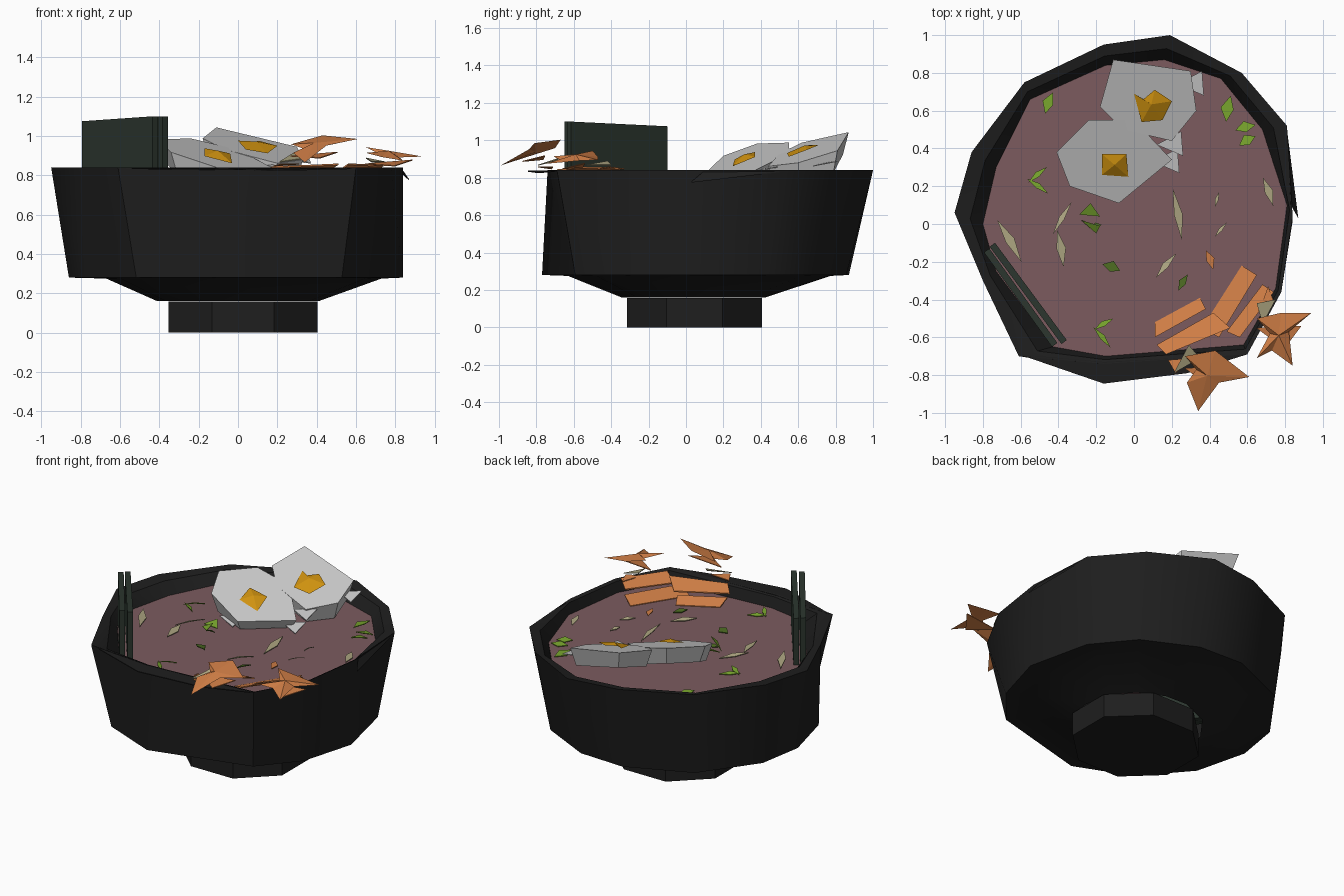
import bpy, bmesh, math
from mathutils import Vector


def mat(name, r, g, b):
    m = bpy.data.materials.new(name)
    m.diffuse_color = (r, g, b, 1)
    return m


BLACK = mat("black_glaze", 0.013, 0.013, 0.013)
SOUP = mat("broth", 0.20, 0.105, 0.113)
WHITE = mat("egg_white", 0.60, 0.60, 0.60)
YOLK = mat("yolk", 0.62, 0.285, 0.005)
ORANGE = mat("shrimp_orange", 0.62, 0.205, 0.06)
NORI = mat("seaweed_green", 0.024, 0.036, 0.027)
LEAF = mat("leaf_green", 0.18, 0.36, 0.025)
DARK = mat("herb_green", 0.07, 0.14, 0.015)
TAN = mat("noodle_tan", 0.42, 0.38, 0.22)


def build(name, verts, faces, m):
    me = bpy.data.meshes.new(name)
    me.from_pydata([tuple(v) for v in verts], [], faces)
    bm = bmesh.new()
    bm.from_mesh(me)
    bmesh.ops.recalc_face_normals(bm, faces=bm.faces)
    bm.to_mesh(me)
    bm.free()
    me.materials.append(m)
    ob = bpy.data.objects.new(name, me)
    bpy.context.collection.objects.link(ob)
    return ob


def loft(name, rings, m, bottom=True, top=True):
    """Skin a stack of rings, with optional end caps."""
    n = len(rings[0])
    verts = [v for r in rings for v in r]
    faces = [(k * n + i, k * n + (i + 1) % n, (k + 1) * n + (i + 1) % n, (k + 1) * n + i)
             for k in range(len(rings) - 1) for i in range(n)]
    if bottom:
        faces.append(tuple(range(n))[::-1])
    if top:
        faces.append(tuple(range(len(verts) - n, len(verts))))
    return build(name, verts, faces, m)


def plate(name, pts, m, t=0.006):
    """Thin slab under an outline of 3D points."""
    down = [Vector(p) - Vector((0, 0, t)) for p in pts]
    return loft(name, [down, [Vector(p) for p in pts]], m)


# Bowl: uneven rim, open shell tapering to a narrow base
RIM = [(-0.95, 0.06), (-0.86, 0.38), (-0.58, 0.75), (-0.16, 0.95), (0.19, 1.0),
       (0.57, 0.80), (0.81, 0.52), (0.84, 0.04), (0.78, -0.36), (0.60, -0.69),
       (-0.16, -0.74), (-0.61, -0.70), (-0.80, -0.30)]
POOL = [(-0.80, 0.00), (-0.73, 0.30), (-0.55, 0.66), (-0.15, 0.84), (0.16, 0.87),
        (0.46, 0.77), (0.68, 0.50), (0.81, 0.10), (0.75, -0.34), (0.58, -0.64),
        (-0.15, -0.70), (-0.43, -0.65), (-0.73, -0.25)]
CX, CY = -0.03, 0.08


def between(f, z):
    return [(a + (c - a) * f, b + (d - b) * f, z) for (a, b), (c, d) in zip(RIM, POOL)]


def oval(cx, cy, rx, ry, z):
    angs = [math.atan2(y - CY, x - CX) for x, y in RIM]
    return [(cx + rx * math.cos(a), cy + ry * math.sin(a), z) for a in angs]


bowl = loft("bowl", [oval(0, 0.04, 0.41, 0.39, 0.16), oval(0.03, 0.07, 0.70, 0.71, 0.275),
                     oval(-0.01, 0.05, 0.85, 0.83, 0.28),
                     between(0, 0.84), between(0.55, 0.83), between(1, 0.755)],
            BLACK, bottom=False, top=False)
bowl.select_set(True)
bpy.context.view_layer.objects.active = bowl
bpy.ops.object.shade_smooth_by_angle(angle=math.radians(35))

# Lip slivers spreading outwards from the rim
plate("front_lip", [(-0.61, -0.69, 0.838), (-0.16, -0.845, 0.838), (0.28, -0.79, 0.83),
                    (0.60, -0.69, 0.838), (-0.16, -0.73, 0.838)], BLACK)
plate("right_lip", [(0.81, 0.50, 0.835), (0.83, 0.10, 0.838), (0.87, 0.03, 0.78)], BLACK)

# Foot under the bowl
loft("foot", [[(0.025 + 0.41 * math.cos(a), 0.045 + 0.39 * math.sin(a), z)
               for a in [math.tau * (i + 0.5) / 8 for i in range(8)]]
              for z in (0.0, 0.158)], BLACK, top=False)

# Soup surface
build("soup", between(1, 0.76), [tuple(range(len(POOL)))], SOUP)


# Tilted egg halves with domed yolks
def egg(name, outline, yolk, cx, cy, z, sx, sy):
    def top(x, y):
        return z + sx * (x - cx) + sy * (y - cy)
    low = [(cx + (x - cx) * 0.86, cy + (y - cy) * 0.86, max(0.765, top(x, y) - 0.12))
           for x, y in outline]
    loft(name + "_white", [low, [(x, y, top(x, y)) for x, y in outline]], WHITE, bottom=False)
    n = len(yolk)
    mx, my = sum(p[0] for p in yolk) / n, sum(p[1] for p in yolk) / n
    build(name + "_yolk", [(x, y, top(x, y) + up) for x, y, up in yolk] + [(mx, my, top(mx, my) + 0.035)],
          [(k, (k + 1) % n, n) for k in range(n)], YOLK)


egg("front_egg", [(-0.24, 0.55), (0.0, 0.55), (0.20, 0.34), (-0.08, 0.11), (-0.34, 0.20), (-0.41, 0.38)],
    [(-0.17, 0.37, 0.015), (-0.04, 0.37, 0.02), (-0.03, 0.25, 0.005), (-0.17, 0.26, 0.005)],
    -0.10, 0.35, 0.90, -0.24, 0.27)
egg("back_egg", [(-0.11, 0.87), (0.30, 0.81), (0.33, 0.60), (0.20, 0.44), (-0.06, 0.50), (-0.18, 0.62)],
    [(0.00, 0.69, 0.005), (0.05, 0.66, 0.015), (0.11, 0.71, 0.02), (0.20, 0.65, 0.03),
     (0.15, 0.55, 0.01), (0.04, 0.54, 0.01)],
    0.10, 0.65, 0.94, -0.20, 0.28)

# White shavings beside the eggs
for i, (x, y, z) in enumerate([(0.20, 0.42, 0.85), (-0.19, 0.19, 0.79), (0.31, 0.74, 0.88), (0.18, 0.33, 0.79)]):
    plate("egg_shaving_%d" % i, [(x - 0.08, y, z), (x + 0.06, y - 0.06, z - 0.015),
                                 (x + 0.05, y + 0.07, z + 0.01)], WHITE, 0.005)

# Two overlapping seaweed sheets leaning on the left wall
for name, a, b, w, h in [("outer_seaweed", (-0.78, -0.14), (-0.42, -0.64), 0.035, 1.085),
                         ("inner_seaweed", (-0.75, -0.11), (-0.37, -0.625), 0.035, 1.085)]:
    d = Vector((b[0] - a[0], b[1] - a[1])).normalized()
    nx, ny = -d.y * w / 2, d.x * w / 2
    foot = [(a[0] + nx, a[1] + ny), (b[0] + nx, b[1] + ny),
            (b[0] - nx, b[1] - ny), (a[0] - nx, a[1] - ny)]
    loft(name, [[(x, y, 0.56) for x, y in foot],
                [(x, y, h + (0.015 if i in (1, 2) else -0.01)) for i, (x, y) in enumerate(foot)]], NORI)

# Shrimp bodies: rising orange bands
BANDS = [[(0.11, -0.52, 0.765), (0.35, -0.39, 0.765), (0.38, -0.45, 0.80), (0.11, -0.60, 0.80)],
         [(0.12, -0.64, 0.81), (0.42, -0.47, 0.81), (0.51, -0.55, 0.86), (0.17, -0.69, 0.845)],
         [(0.36, -0.55, 0.765), (0.57, -0.22, 0.765), (0.65, -0.27, 0.80), (0.45, -0.60, 0.80)],
         [(0.49, -0.57, 0.81), (0.68, -0.32, 0.81), (0.74, -0.36, 0.855), (0.56, -0.60, 0.86)]]
for i, b in enumerate(BANDS):
    plate("shrimp_band_%d" % i, b, ORANGE, 0.008)

# Shrimp tails: pointed fans sloping out over the rim, each with a lower fin
TAILS = [([(0.27, -0.70), (0.33, -0.77), (0.28, -0.84), (0.34, -0.99),
           (0.45, -0.84), (0.61, -0.81), (0.43, -0.67)], 0.95, 0.22, 0.33),
         ([(0.65, -0.50), (0.72, -0.58), (0.65, -0.71), (0.73, -0.67),
           (0.84, -0.75), (0.82, -0.57), (0.94, -0.47), (0.78, -0.47)], 0.91, -0.18, 0.14)]
for i, (outline, z, sx, sy) in enumerate(TAILS):
    n = len(outline)
    cx, cy = sum(p[0] for p in outline) / n, sum(p[1] for p in outline) / n
    t = [(x, y, z + sx * (x - cx) + sy * (y - cy) - 0.012 * (k % 2))
         for k, (x, y) in enumerate(outline)]
    build("shrimp_tail_%d" % i, [(cx, cy, z + 0.015)] + t + [(cx, cy, z - 0.012)],
          [(0, k + 1, (k + 1) % n + 1) for k in range(n)]
          + [(n + 1, (k + 1) % n + 1, k + 1) for k in range(n)], ORANGE)
    plate("tail_fin_%d" % i, [(cx - 0.12, cy + 0.04, z - 0.05), (cx + 0.03, cy - 0.07, z - 0.06),
                              (cx + 0.12, cy + 0.05, z - 0.03)], ORANGE, 0.005)
plate("tail_scrap_left", [(0.21, -0.79, 0.87), (0.29, -0.64, 0.92), (0.35, -0.71, 0.89)], TAN, 0.005)
plate("tail_scrap_right", [(0.65, -0.42, 0.89), (0.75, -0.40, 0.87), (0.68, -0.53, 0.87)], TAN, 0.005)
plate("small_scrap_left", [(0.18, -0.72, 0.85), (0.31, -0.71, 0.86), (0.22, -0.79, 0.86)], ORANGE, 0.005)
plate("small_scrap_right", [(0.71, -0.33, 0.85), (0.74, -0.41, 0.86), (0.66, -0.47, 0.85)], ORANGE, 0.005)


# Floating garnish: bent slivers given as x, y, heading in degrees, length, width
def sliver(name, x, y, deg, length, w, m, bend=0.4):
    a = math.radians(deg)
    u, v = Vector((math.cos(a), math.sin(a), 0)), Vector((-math.sin(a), math.cos(a), 0))
    c = Vector((x, y, 0.78))
    h = length / 2
    pts = [c - u * h, c - v * (w * bend) + Vector((0, 0, 0.01)), c + u * h, c + v * w * (1 - bend)]
    plate(name, pts, m, 0.005)


GARNISH = {
    "noodle": (TAN, [(-0.66, -0.09, -60, 0.26, 0.05), (-0.38, 0.03, 60, 0.20, 0.03),
                     (-0.39, -0.13, -80, 0.20, 0.05), (0.23, 0.05, -80, 0.28, 0.045),
                     (0.17, -0.22, 50, 0.17, 0.035), (0.71, 0.17, -70, 0.16, 0.045),
                     (0.44, 0.13, 75, 0.08, 0.02), (0.46, -0.03, 50, 0.10, 0.02)]),
    "leaf": (LEAF, [(-0.45, 0.64, 70, 0.12, 0.06), (-0.51, 0.20, -35, 0.14, 0.03),
                    (-0.51, 0.26, 40, 0.13, 0.03),
                    (-0.16, -0.53, 30, 0.12, 0.03), (-0.17, -0.60, -50, 0.14, 0.03),
                    (0.50, 0.61, 80, 0.14, 0.07), (0.59, 0.51, 15, 0.11, 0.06),
                    (0.60, 0.44, 30, 0.10, 0.06)]),
    "herb": (DARK, [(-0.12, -0.23, -20, 0.10, 0.06), (-0.20, -0.01, 10, 0.06, 0.03),
                    (0.26, -0.31, 60, 0.10, 0.04)]),
    "shrimp_flake": (ORANGE, [(0.40, -0.19, -70, 0.11, 0.045)]),
}
for kind, (m, rows) in GARNISH.items():
    for i, r in enumerate(rows):
        sliver("%s_%d" % (kind, i), *r, m)
# Larger leaf pieces tipped up out of the soup
plate("raised_leaf", [(-0.29, 0.05, 0.785), (-0.18, 0.04, 0.785), (-0.23, 0.11, 0.81)], LEAF, 0.005)
plate("leaf_hook", [(-0.28, 0.02, 0.78), (-0.20, -0.05, 0.80), (-0.18, -0.01, 0.84)], LEAF, 0.005)
